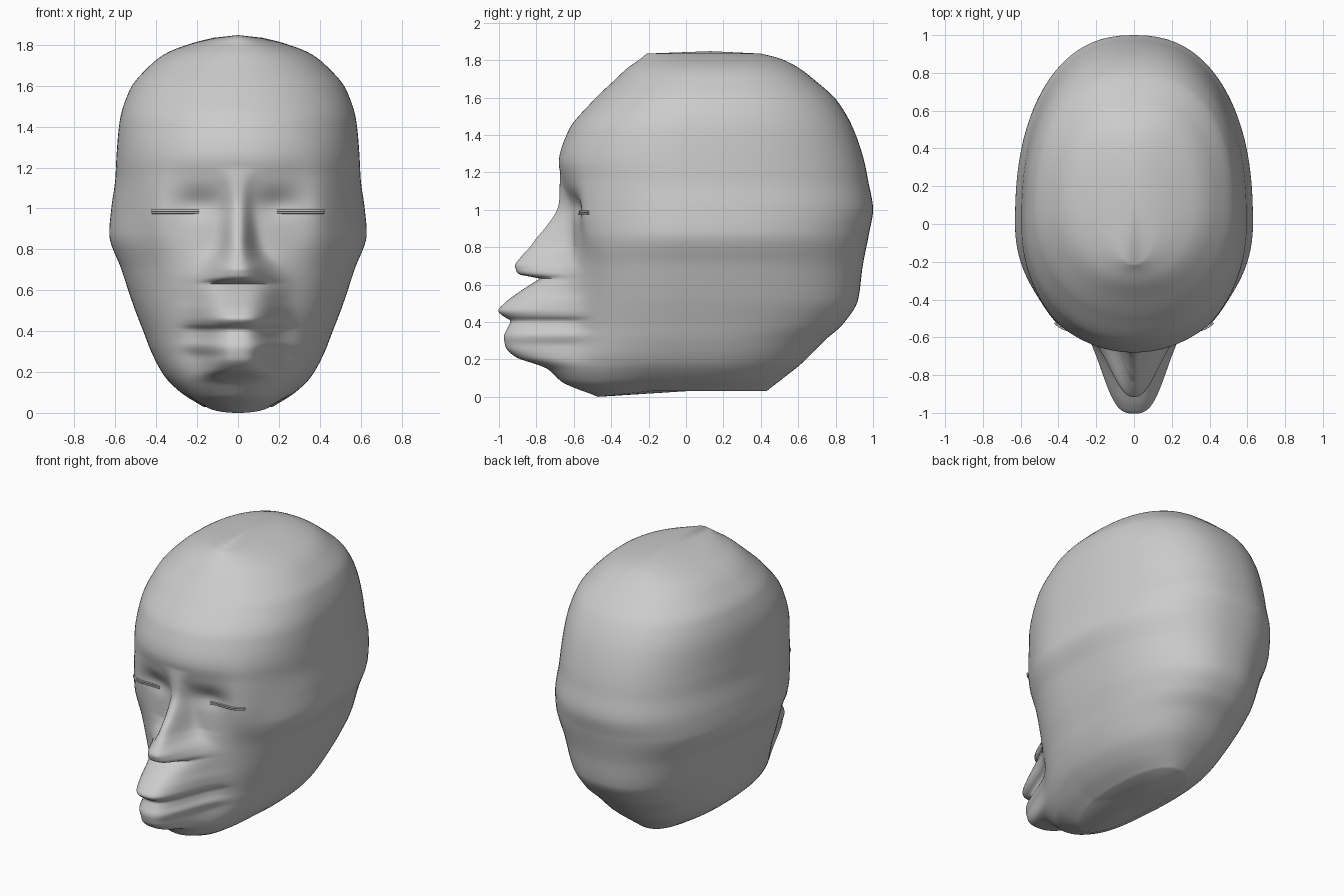
import bpy, bmesh, math

if "Cube" in bpy.data.objects:
    bpy.data.objects.remove(bpy.data.objects["Cube"])

# Skull sections: z, half width, centre y, front y, back y
SKULL = [
    (.03, .17, 0, -.47, .43), (.10, .28, 0, -.66, .52), (.18, .36, 0, -.70, .62),
    (.30, .425, 0, -.66, .74), (.39, .46, 0, -.64, .84), (.52, .51, 0, -.63, .92),
    (.70, .57, 0, -.62, .945), (.88, .63, 0, -.61, .98), (1.0, .62, 0, -.62, 1.0),
    (1.15, .60, 0, -.66, .975), (1.25, .595, 0, -.68, .955), (1.42, .58, .02, -.63, .90),
    (1.58, .53, .07, -.50, .81), (1.70, .43, .10, -.375, .68), (1.76, .35, .12, -.31, .60),
    (1.81, .22, .13, -.24, .50), (1.835, .12, .13, -.21, .40)]
# Muzzle and lips: z, forward push, half width
MUZZLE = [
    (.08, 0, .20), (.15, .04, .18), (.21, .21, .15), (.27, .295, .145), (.33, .32, .165),
    (.37, .31, .15), (.405, .30, .145), (.43, .34, .165), (.46, .37, .17),
    (.50, .34, .17), (.56, .265, .165), (.63, .16, .17), (.70, .05, .18), (.80, 0, .18)]
# Nose: z, forward push, half width
NOSE = [
    (.635, 0, .12), (.65, .13, .12), (.672, .20, .12), (.71, .25, .11), (.77, .235, .077),
    (.84, .195, .06), (.90, .145, .055), (1.0, .07, .05), (1.1, .03, .05), (1.2, 0, .08)]
NF, NB = 2.1, 2.35   # roundness of the front and back of each section


def sample(table, z):
    """Smooth monotone interpolation of a table row by its first column."""
    if z <= table[0][0]:
        return table[0][1:]
    if z >= table[-1][0]:
        return table[-1][1:]
    i = next(k for k in range(len(table) - 1) if z <= table[k + 1][0])
    h = table[i + 1][0] - table[i][0]
    t = (z - table[i][0]) / h

    def slope(k, c):
        return (table[k + 1][c] - table[k][c]) / (table[k + 1][0] - table[k][0])

    def tangent(k, c):
        if k == 0:
            return slope(0, c)
        if k == len(table) - 1:
            return slope(k - 1, c)
        a, b = slope(k - 1, c), slope(k, c)
        return 2 * a * b / (a + b) if a * b > 0 else 0

    out = []
    for c in range(1, len(table[0])):
        p, q = table[i][c], table[i + 1][c]
        s = t * t * (3 - 2 * t)
        out.append(p + (q - p) * s + h * t * (1 - t)
                   * ((1 - t) * tangent(i, c) - t * tangent(i + 1, c)))
    return tuple(out)


def bump(x, z, cx, cz, rx, rz):
    return math.exp(-((x - cx) / rx) ** 2 - ((z - cz) / rz) ** 2)


def face_push(x, z):
    """How far the face features move the skull along -y."""
    m, mw = sample(MUZZLE, z)
    n, nw = sample(NOSE, z)
    x = abs(x)
    push = m * math.exp(-.7 * (x / mw) ** 3.2) + n * math.exp(-.7 * (x / nw) ** 2.6)
    socket = .03 * bump(x, z, .19, 1.02, .10, .07)
    cheek = .045 * bump(x, z, .40, .98, .10, .20)
    return push - socket + cheek


def front_y(x, z):
    w, c, yf, yb = sample(SKULL, z)
    r = max(0, 1 - abs(x / w) ** NF) ** (1 / NF)
    return c + (yf - c) * r - face_push(x, z) * min(1, r * 2)


def skull_point(z, theta):
    w, c, yf, yb = sample(SKULL, z)
    s, k = math.sin(theta), math.cos(theta)
    n = NF if k > 0 else NB
    x = w * math.copysign(abs(s) ** (2 / n), s)
    y = front_y(x, z) if k > 0 else c + (yb - c) * abs(k) ** (2 / n)
    # chin dips below the flat underside
    dip = .03 * min(1, max(0, (-.2 - y) / .27)) * max(0, 1 - (z - .03) / .15)
    return x, y, z - dip


def make_head():
    half, levels = 64, 180
    ts = [i / half for i in range(-half + 1, half + 1)]
    angles = [math.copysign(math.pi * abs(t) ** 1.6, t) for t in ts]
    bm = bmesh.new()
    rings = []
    for i in range(levels + 1):
        z = .03 + 1.805 * i / levels
        rings.append([bm.verts.new(skull_point(z, a)) for a in angles])
    n = len(angles)
    for lo, hi in zip(rings, rings[1:]):
        for j in range(n):
            k = (j + 1) % n
            bm.faces.new((lo[j], lo[k], hi[k], hi[j]))
    # crown and underside
    for ring, tip in ((rings[0], (0, 0, .03)), (rings[-1], (0, .13, 1.848))):
        v = bm.verts.new(tip)
        for j in range(n):
            bm.faces.new((ring[j], ring[(j + 1) % n], v))
    bmesh.ops.recalc_face_normals(bm, faces=bm.faces)
    me = bpy.data.meshes.new("head")
    bm.to_mesh(me)
    bm.free()
    ob = bpy.data.objects.new("head", me)
    bpy.context.collection.objects.link(ob)
    bpy.context.view_layer.objects.active = ob
    ob.select_set(True)
    bpy.ops.object.shade_smooth_by_angle(angle=math.radians(60))


def make_lid(name, side, z):
    """Thin closed-eye rim following the face surface."""
    cu = bpy.data.curves.new(name, 'CURVE')
    cu.dimensions = '3D'
    cu.bevel_depth = .005
    cu.bevel_resolution = 2
    cu.use_fill_caps = True
    sp = cu.splines.new('POLY')
    count = 12
    sp.points.add(count - 1)
    for i in range(count):
        t = i / (count - 1)
        x = .19 + .23 * t
        sp.points[i].co = (side * x, front_y(x, z) - .01 * t, z, 1)
    bpy.context.collection.objects.link(bpy.data.objects.new(name, cu))


make_head()

# Closed eyelids
for side, label in ((-1, "right"), (1, "left")):
    make_lid("upper_eyelid_" + label, side, .990)
    make_lid("lower_eyelid_" + label, side, .979)
